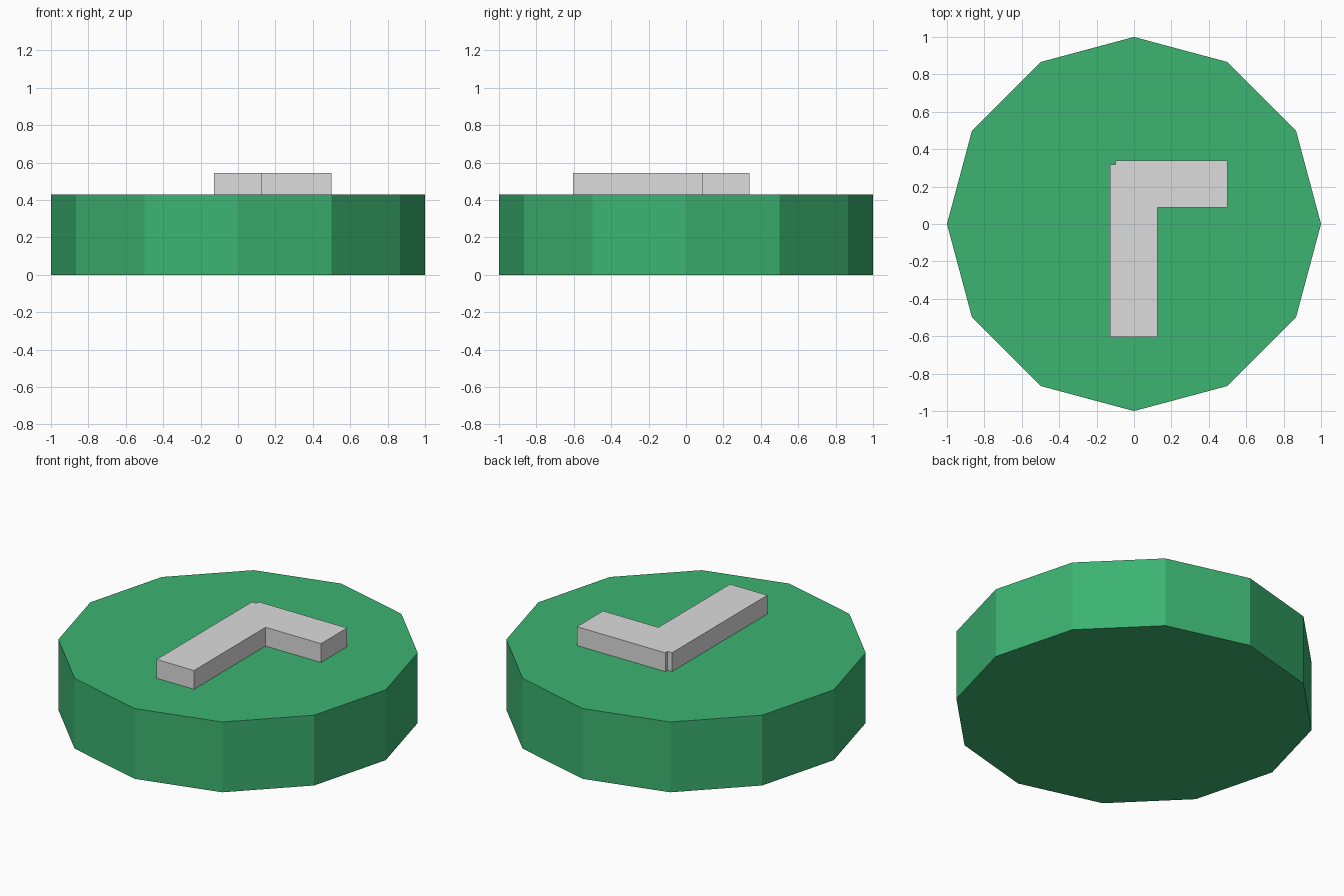
import bpy, bmesh, math

if "Cube" in bpy.data.objects:
    bpy.data.objects.remove(bpy.data.objects["Cube"])

BODY_TOP, HAND_TOP = 0.43, 0.545


def material(name, color):
    mat = bpy.data.materials.new(name)
    mat.diffuse_color = (*color, 1)
    mat.use_nodes = True
    mat.node_tree.nodes["Principled BSDF"].inputs["Base Color"].default_value = mat.diffuse_color
    return mat


def prism(name, outline, z0, z1, mat):
    """Extrude a counter-clockwise outline from z0 to z1."""
    bm = bmesh.new()
    face = bm.faces.new([bm.verts.new((x, y, z0)) for x, y in outline])
    top = bmesh.ops.extrude_face_region(bm, geom=[face], use_keep_orig=True)
    verts = [v for v in top["geom"] if isinstance(v, bmesh.types.BMVert)]
    bmesh.ops.translate(bm, verts=verts, vec=(0, 0, z1 - z0))
    bmesh.ops.recalc_face_normals(bm, faces=bm.faces)
    mesh = bpy.data.meshes.new(name)
    bm.to_mesh(mesh)
    bm.free()
    mesh.materials.append(mat)
    obj = bpy.data.objects.new(name, mesh)
    bpy.context.collection.objects.link(obj)
    return obj


green = material("sea green", (0.045, 0.451, 0.165))
grey = material("pale grey", (0.716, 0.716, 0.716))

# Twelve-sided clock body
ring = [(math.cos(i * math.pi / 6), math.sin(i * math.pi / 6)) for i in range(12)]
prism("clock_body", ring, 0, BODY_TOP, green)

# Joined long and short hands, with the small step at their corner
hands = [(-0.128, -0.604), (0.125, -0.604), (0.125, 0.088), (0.5, 0.088),
         (0.5, 0.34), (-0.098, 0.34), (-0.098, 0.318), (-0.128, 0.318)]
prism("clock_hands", hands, BODY_TOP, HAND_TOP, grey)
